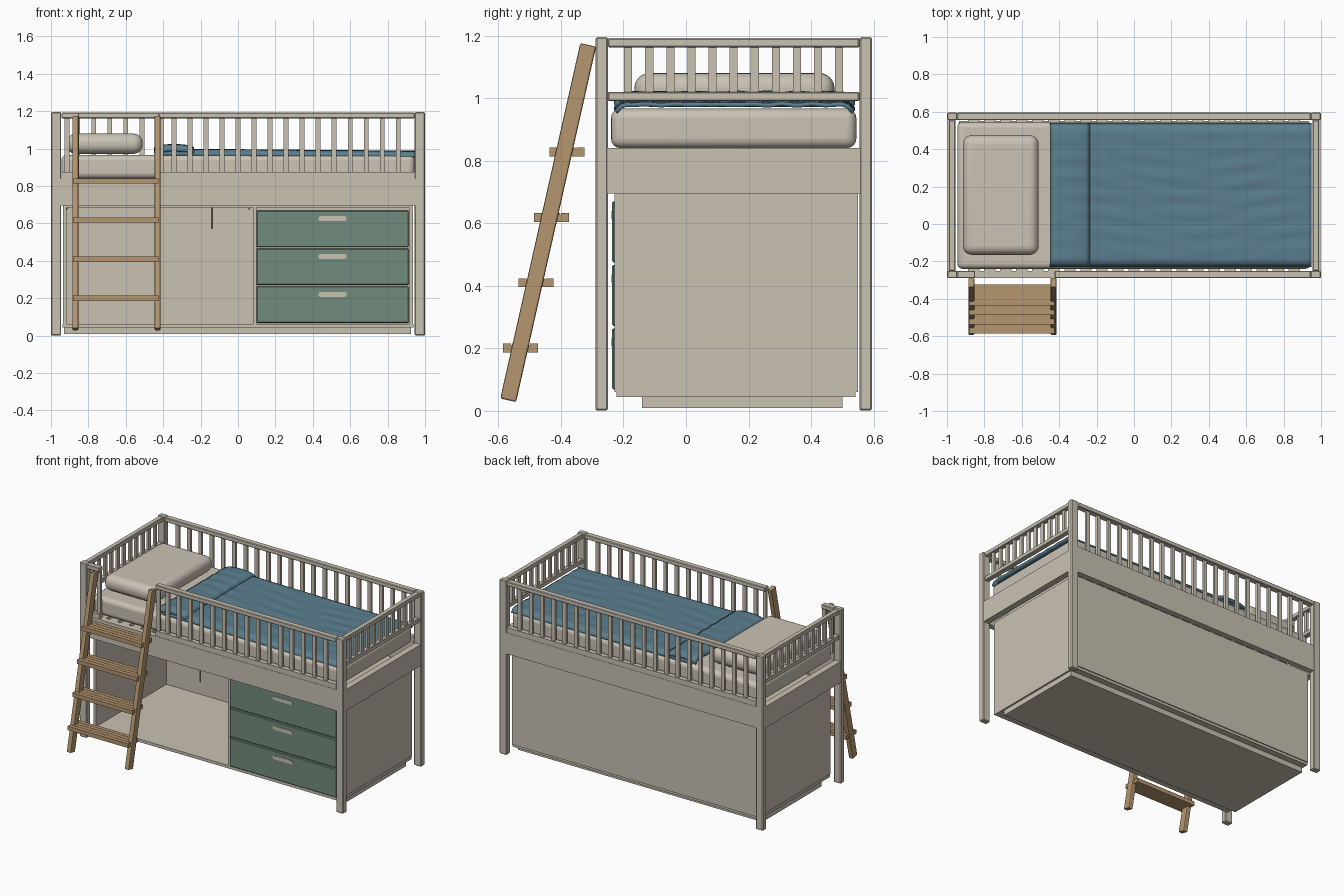
import bpy, bmesh, math
from mathutils import Vector, Matrix

cube = bpy.data.objects.get("Cube")
if cube:
    bpy.data.objects.remove(cube, do_unlink=True)


def material(name, rgb):
    m = bpy.data.materials.new(name)
    m.use_nodes = True
    m.diffuse_color = (*rgb, 1)
    m.node_tree.nodes["Principled BSDF"].inputs["Base Color"].default_value = (*rgb, 1)
    return m


CREAM = material("cream paint", (0.59, 0.54, 0.45))
LINEN = material("linen", (0.59, 0.54, 0.46))
BLUE = material("blue blanket", (0.105, 0.21, 0.27))
GREEN = material("sage green", (0.17, 0.265, 0.21))
WOOD = material("natural wood", (0.46, 0.305, 0.16))


def finish(name, bm, mat, bevel=0, segments=1, smooth=False):
    me = bpy.data.meshes.new(name)
    bmesh.ops.recalc_face_normals(bm, faces=bm.faces)
    bm.to_mesh(me)
    bm.free()
    me.materials.append(mat)
    ob = bpy.data.objects.new(name, me)
    bpy.context.collection.objects.link(ob)
    if bevel:
        mod = ob.modifiers.new("soft edges", "BEVEL")
        mod.width, mod.segments = bevel, segments
    if smooth:
        bpy.ops.object.select_all(action="DESELECT")
        bpy.context.view_layer.objects.active = ob
        ob.select_set(True)
        bpy.ops.object.shade_smooth_by_angle(angle=math.radians(40))
    return ob


def add_box(bm, x, y, z):
    """Add a box given its (low, high) range on each axis."""
    size = Vector((x[1] - x[0], y[1] - y[0], z[1] - z[0]))
    centre = Vector((x[0] + x[1], y[0] + y[1], z[0] + z[1])) / 2
    bmesh.ops.create_cube(bm, size=1, matrix=Matrix.Translation(centre) @ Matrix.Diagonal((*size, 1)))


def box(name, x, y, z, mat=CREAM, bevel=0, segments=1, smooth=False):
    bm = bmesh.new()
    add_box(bm, x, y, z)
    return finish(name, bm, mat, bevel, segments, smooth)


FRONT, BACK = (-0.29, -0.25), (0.555, 0.595)
SIDES = ((-1, "right"), (1, "left"))


def span(s, a, b):
    return tuple(sorted((s * a, s * b)))


# Corner posts and end frames
for s, side in SIDES:
    for y, end in ((FRONT, "front"), (BACK, "back")):
        box(f"{end}_{side}_post", span(s, 0.945, 1), y, (0, 1.195), bevel=0.005)
    box(f"{side}_end_board", span(s, 0.955, 0.998), (-0.285, 0.592), (0.695, 0.84))
    box(f"{side}_end_top_rail", span(s, 0.955, 0.99), (-0.25, 0.555), (1.162, 1.192), bevel=0.004)
    box(f"{side}_end_lower_rail", span(s, 0.955, 0.99), (-0.25, 0.555), (0.99, 1.02), bevel=0.004)
    bm = bmesh.new()
    for i in range(11):
        y = -0.185 + i * 0.0675
        add_box(bm, span(s, 0.965, 0.98), (y - 0.013, y + 0.013), (1.015, 1.165))
    finish(f"{side}_end_balusters", bm, CREAM)


# Long sides: boards and guard rails, with a gap in front for the ladder
def guard(name, x, y, baluster_xs):
    box(name + "_top_rail", x, y, (1.162, 1.192), bevel=0.004)
    box(name + "_lower_rail", x, (y[0] + 0.003, y[1] - 0.003), (0.84, 0.875))
    mid = sum(y) / 2
    bm = bmesh.new()
    for bx in baluster_xs:
        add_box(bm, (bx - 0.013, bx + 0.013), (mid - 0.008, mid + 0.008), (0.87, 1.165))
    finish(name + "_balusters", bm, CREAM)


PITCH = 0.0857
grid = [(i - 10) * PITCH for i in range(21)]
for y, end in ((FRONT, "front"), (BACK, "back")):
    box(f"{end}_board", (-0.95, 0.95), (y[0] + 0.001, y[1] - 0.001), (0.695, 0.84))
guard("back_guard", (-0.945, 0.945), BACK, grid)
guard("front_guard", (-0.425, 0.945), FRONT, [-0.412] + [x for x in grid if x > -0.37])
guard("front_short_guard", (-0.945, -0.85), FRONT, [-0.915, -0.863])

# Bed slats
bm = bmesh.new()
for x in grid:
    add_box(bm, (x - 0.03, x + 0.03), (-0.25, 0.555), (0.815, 0.838))
finish("bed_slats", bm, CREAM)

# Mattress and pillow
box("mattress", (-0.945, 0.945), (-0.24, 0.545), (0.84, 0.966), LINEN, 0.03, 4, True)
box("pillow", (-0.915, -0.51), (-0.165, 0.475), (0.972, 1.08), LINEN, 0.048, 6, True)


# Blanket with soft ripples and drooping sides
def cloth(name, x0, x1, height, thickness):
    bm = bmesh.new()
    nx, ny = max(10, int((x1 - x0) * 45)), 40
    bmesh.ops.create_grid(bm, x_segments=nx, y_segments=ny, size=0.5)
    for v in bm.verts:
        x = x0 + (v.co.x + 0.5) * (x1 - x0)
        edge = abs(v.co.y) * 2
        droop = 0.026 * max(0, (edge - 0.9) / 0.1) ** 2
        ripple = 0.003 * math.sin(v.co.y * 50 + 2 * math.sin(x * 5)) * math.sin(x * 7 + v.co.y * 4)
        v.co = Vector((x, 0.155 + v.co.y * 0.77, height(x) + ripple * (1 - edge ** 4) - droop))
    ob = finish(name, bm, BLUE, smooth=True)
    mod = ob.modifiers.new("thickness", "SOLIDIFY")
    mod.thickness, mod.offset = thickness, -1
    if ob.data.polygons[0].normal.z < 0:
        ob.data.flip_normals()


cloth("blanket", -0.42, 0.95, lambda x: 0.998 - 0.012 * (x + 0.42) / 1.37, 0.014)
cloth("blanket_fold", -0.45, -0.235,
      lambda x: 1.004 + 0.018 * math.sin(math.pi * (x + 0.45) / 0.215) ** 0.5
      if -0.45 < x < -0.2351 else 1.004, 0.02)

# Cabinet under the bed
for name, x in (("right_cabinet_side", (-0.935, -0.918)), ("left_cabinet_side", (0.918, 0.935)),
                ("cabinet_divider", (0.083, 0.098))):
    box(name, x, (-0.228, 0.545), (0.06, 0.695))
box("cabinet_back", (-0.935, 0.935), (0.535, 0.55), (0.06, 0.695))
box("cabinet_top", (-0.935, 0.935), (-0.222, 0.545), (0.685, 0.7))
box("cabinet_floor", (-0.937, 0.937), (-0.222, 0.543), (0.043, 0.063))
box("plinth", (-0.93, 0.925), (-0.14, 0.5), (0.008, 0.043))
box("drawer_housing", (0.09, 0.925), (-0.21, 0.54), (0.06, 0.69))

# Drawers with rounded finger pulls
for i in range(3):
    z = 0.068 + i * 0.203
    box(f"drawer_front_{i + 1}", (0.1, 0.912), (-0.236, -0.2), (z, z + 0.195), GREEN, 0.004)
    bm = bmesh.new()
    ring = []
    for k in range(20):
        a = math.tau * (k + 0.5) / 20
        cx = 0.505 + math.copysign(0.063, math.cos(a))
        ring.append(bm.verts.new((cx + 0.013 * math.cos(a), -0.239, z + 0.152 + 0.013 * math.sin(a))))
    face = bm.faces.new(ring)
    moved = bmesh.ops.extrude_face_region(bm, geom=[face])["geom"]
    bmesh.ops.translate(bm, verts=[g for g in moved if isinstance(g, bmesh.types.BMVert)], vec=(0, 0.004, 0))
    finish(f"drawer_pull_{i + 1}", bm, CREAM)

# Hanging cord and small hooks in the open bay
for name, x, low in (("hanging_cord", -0.14, 0.57), ("right_hook", -0.915, 0.675), ("left_hook", 0.06, 0.675)):
    box(name, (x - 0.005, x + 0.005), (-0.215, -0.205), (low, 0.69), bevel=0.003)

# Leaning ladder: two rails and grooved treads
foot, head = Vector((0, -0.569, 0.033)), Vector((0, -0.313, 1.17))
lean = math.atan2(foot.y - head.y, head.z - foot.z)
half = (head - foot).length / 2
for x, side in ((-0.87, "right"), (-0.43, "left")):
    rail = box(f"ladder_{side}_rail", (-0.016, 0.016), (-0.026, 0.026), (-half, half), WOOD, 0.006, 2)
    rail.location = (foot + head) / 2 + Vector((x, 0, 0))
    rail.rotation_euler.x = lean
for i in range(4):
    y, z = -0.53 + i * 0.0497, 0.2 + i * 0.209
    bm = bmesh.new()
    add_box(bm, (-0.882, -0.425), (y - 0.056, y + 0.056), (z - 0.014, z + 0.01))
    for k in range(4):
        start = y - 0.056 + k * 0.0287
        add_box(bm, (-0.882, -0.425), (start, start + 0.026), (z + 0.01, z + 0.014))
    finish(f"ladder_tread_{i + 1}", bm, WOOD)
